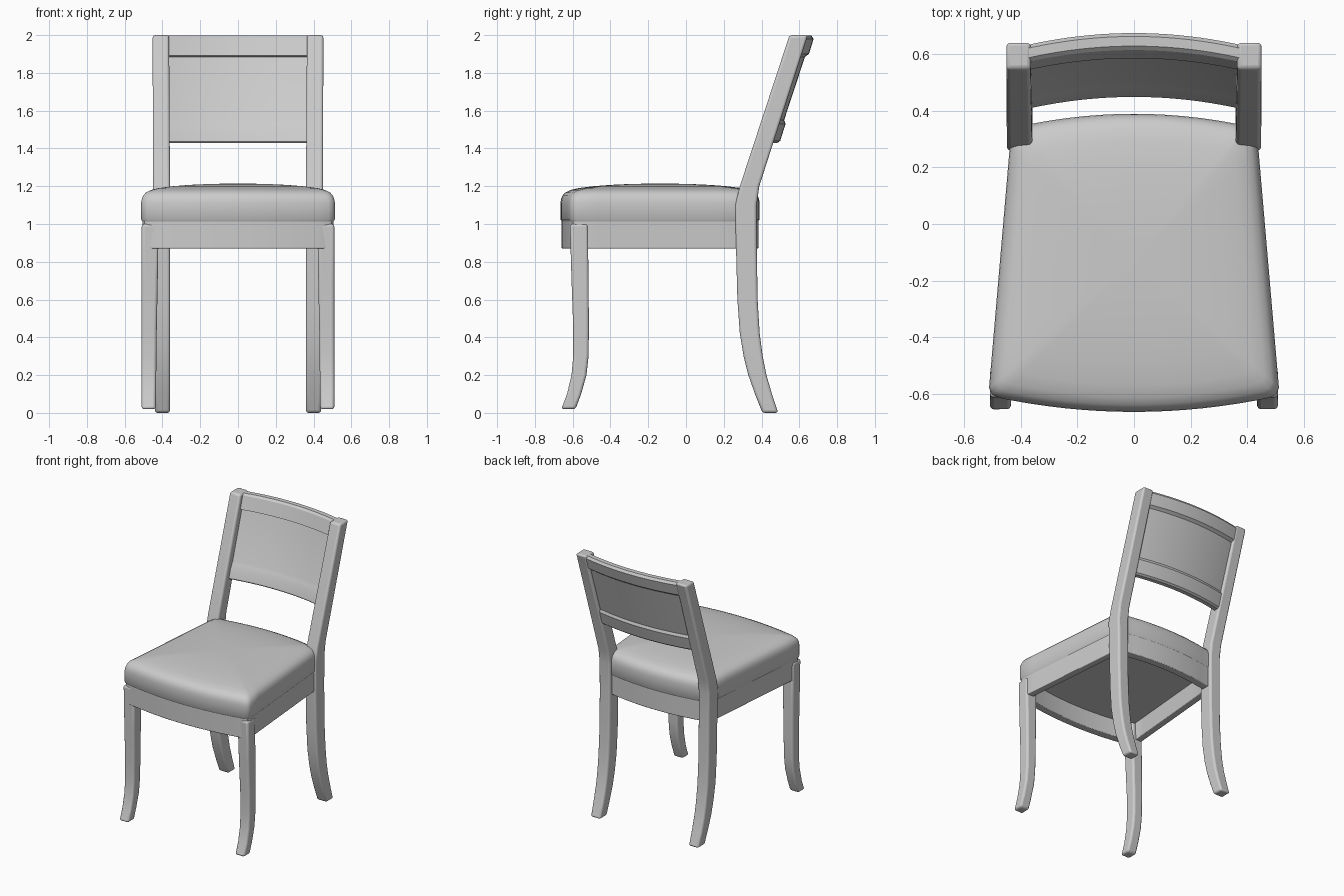
import bpy
import bmesh
import math

cube = bpy.data.objects.get("Cube")
if cube:
    bpy.data.objects.remove(cube, do_unlink=True)

grey = bpy.data.materials.new("light_grey")
grey.use_nodes = True
COLOUR = (0.6, 0.6, 0.6, 1)
grey.diffuse_color = COLOUR
grey.node_tree.nodes["Principled BSDF"].inputs["Base Color"].default_value = COLOUR


def loft(name, rings, closed=False, bevel=0.0, angle=35):
    """Skin a row of equal rings; cap the ends, or join last to first if closed."""
    bm = bmesh.new()
    rows = [[bm.verts.new(p) for p in ring] for ring in rings]
    pairs = list(zip(rows, rows[1:]))
    if closed:
        pairs.append((rows[-1], rows[0]))
    else:
        bm.faces.new(rows[0])
        bm.faces.new(rows[-1])
    n = len(rows[0])
    for a, b in pairs:
        for i in range(n):
            j = (i + 1) % n
            bm.faces.new((a[i], a[j], b[j], b[i]))
    bmesh.ops.recalc_face_normals(bm, faces=bm.faces)
    mesh = bpy.data.meshes.new(name)
    bm.to_mesh(mesh)
    bm.free()
    mesh.materials.append(grey)
    obj = bpy.data.objects.new(name, mesh)
    bpy.context.collection.objects.link(obj)
    bpy.ops.object.select_all(action="DESELECT")
    obj.select_set(True)
    bpy.context.view_layer.objects.active = obj
    if bevel:
        mod = obj.modifiers.new("rounded_edges", "BEVEL")
        mod.width = bevel
        mod.segments = 3
        mod.limit_method = "ANGLE"
        mod.angle_limit = math.radians(40)
    bpy.ops.object.shade_smooth_by_angle(angle=math.radians(angle))
    return obj


def leg(name, side, sections):
    """Rectangular leg from (z, front, back, inner, outer) sections."""
    rings = [[(side * x0, y0, z), (side * x1, y0, z), (side * x1, y1, z), (side * x0, y1, z)]
             for z, y0, y1, x0, x1 in sections]
    loft(name, rings, bevel=0.014, angle=50)


# Sabre legs; the back ones carry on upward as the raked posts
FRONT = [(0.02, -0.66, -0.585, 0.435, 0.51), (0.1, -0.63, -0.555, 0.435, 0.51),
         (0.2, -0.606, -0.527, 0.433, 0.51), (0.3, -0.597, -0.516, 0.432, 0.51),
         (0.45, -0.597, -0.514, 0.43, 0.51), (0.7, -0.606, -0.516, 0.425, 0.51),
         (1.0, -0.615, -0.52, 0.42, 0.51)]
BACK = [(0.0, 0.405, 0.488, 0.36, 0.44), (0.1, 0.365, 0.455, 0.36, 0.443),
        (0.2, 0.33, 0.426, 0.36, 0.445), (0.3, 0.305, 0.406, 0.36, 0.446),
        (0.42, 0.285, 0.39, 0.36, 0.448), (0.6, 0.272, 0.379, 0.36, 0.448),
        (0.87, 0.265, 0.375, 0.36, 0.448), (1.1, 0.26, 0.374, 0.36, 0.45),
        (1.2, 0.285, 0.388, 0.36, 0.45), (2.0, 0.548, 0.645, 0.365, 0.452)]
for side, word in ((1, "left"), (-1, "right")):
    leg("front_leg_" + word, side, FRONT)
    leg("back_leg_" + word, side, BACK)


# Seat plan: bowed front and back, tapering sides
def seat_outline():
    half = [(x / 100, -0.665 + 0.05 * (x / 48) ** 2) for x in range(0, 49, 6)]
    half += [(0.502, -0.604), (0.513, -0.58)]
    half += [(0.513 - 0.073 * t / 8, -0.58 + 0.85 * t / 8) for t in range(1, 9)]
    half += [(0.425, 0.335), (0.4, 0.352)]
    half += [(x / 100, 0.39 - 0.035 * (x / 36) ** 2) for x in range(36, -1, -6)]
    return half + [(-x, y) for x, y in half[-2:0:-1]]


OUTLINE = seat_outline()
MID_Y = -0.137


def seat_ring(z, inset):
    k = 1 - inset
    return [(x * k, MID_Y + (y - MID_Y) * k, z) for x, y in OUTLINE]


# Domed cushion
CUSHION = [(1.0, 0.02), (1.015, 0.012), (1.025, 0), (1.11, 0), (1.13, 0.006), (1.15, 0.02),
           (1.167, 0.05), (1.18, 0.1), (1.19, 0.18), (1.2, 0.33), (1.207, 0.5),
           (1.212, 0.7), (1.214, 0.9)]
loft("seat_cushion", [seat_ring(z, k) for z, k in CUSHION], angle=40)

# Open apron under the seat
APRON = [(0.87, 0.012), (1.018, 0.012), (1.018, 0.12), (0.87, 0.12)]
loft("seat_apron", [seat_ring(z, k) for z, k in APRON], closed=True, bevel=0.005)

# Curved backrest: top rail, thin panel and bottom rail in one swept section
SECTION = [(1.43, 0.05), (1.437, 0.042), (1.5, 0.04), (1.53, 0.046), (1.55, 0.05),
           (1.875, 0.046), (1.885, 0.046), (1.893, 0.026), (1.985, 0.024), (1.998, 0.034),
           (1.998, 0.068), (1.98, 0.086), (1.9, 0.088), (1.885, 0.072), (1.55, 0.074),
           (1.53, 0.088), (1.44, 0.09), (1.43, 0.08)]
STEPS = 20
rings = []
for i in range(STEPS + 1):
    x = 0.39 * (2 * i / STEPS - 1)
    bow = 0.045 * (1 - (x / 0.39) ** 2)
    rings.append([(x, 0.27 + 0.335 * (z - 1.16) + off + bow, z) for z, off in SECTION])
loft("backrest", rings, angle=30)
